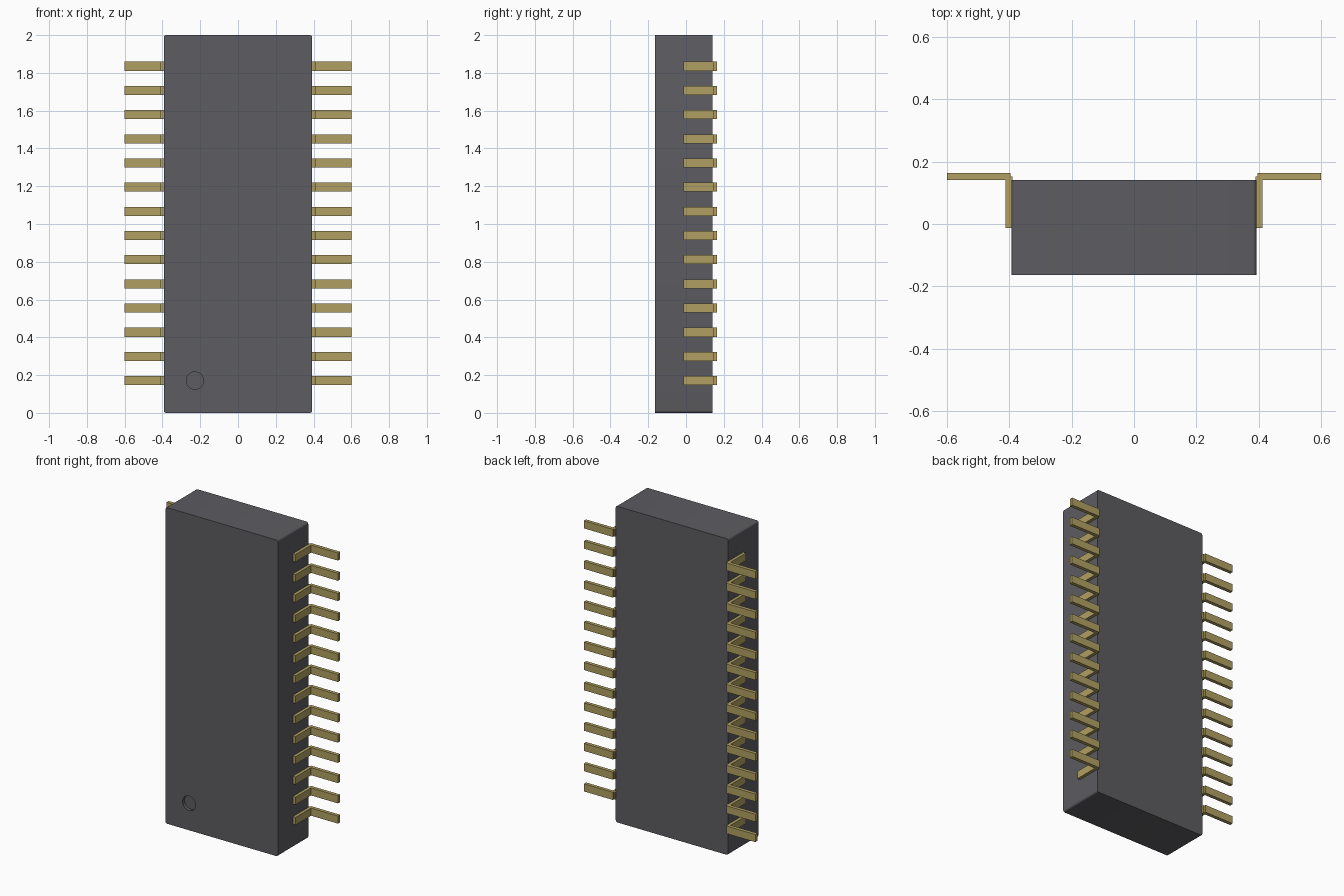
import bpy, bmesh, math
from mathutils import Matrix

default = bpy.data.objects.get("Cube")
if default:
    bpy.data.objects.remove(default, do_unlink=True)


def material(name, rgb):
    mat = bpy.data.materials.new(name)
    mat.use_nodes = True
    mat.diffuse_color = (*rgb, 1)
    mat.node_tree.nodes["Principled BSDF"].inputs["Base Color"].default_value = (*rgb, 1)
    return mat


def add_object(name, bm, mat):
    bmesh.ops.recalc_face_normals(bm, faces=bm.faces)
    mesh = bpy.data.meshes.new(name)
    bm.to_mesh(mesh)
    bm.free()
    mesh.materials.append(mat)
    obj = bpy.data.objects.new(name, mesh)
    bpy.context.collection.objects.link(obj)
    return obj


charcoal = material("charcoal plastic", (0.109, 0.107, 0.119))
brass = material("brass metal", (0.434, 0.352, 0.122))

BODY_HALF_WIDTH = 0.393
FRONT, BACK = -0.163, 0.141
PIN_COUNT = 14
FIRST_PIN, LAST_PIN = 0.171, 1.835
PIN_HEIGHT = 0.048

# Body: block with the four front-to-back edges rounded
bm = bmesh.new()
size = (2 * BODY_HALF_WIDTH, BACK - FRONT, 2)
bmesh.ops.create_cube(bm, size=1, matrix=Matrix.Translation((0, (FRONT + BACK) / 2, 1))
                      @ Matrix.Diagonal((*size, 1)))
corners = [e for e in bm.edges if abs(e.verts[0].co.y - e.verts[1].co.y) > 0.1]
bmesh.ops.bevel(bm, geom=corners, offset=0.012, segments=4, profile=0.5, affect='EDGES')
body = add_object("body", bm, charcoal)

# Round index dimple sunk into the front
bm = bmesh.new()
bmesh.ops.create_cone(bm, cap_ends=True, segments=32, radius1=0.046, radius2=0.046, depth=0.04,
                      matrix=Matrix.Translation((-0.228, FRONT, FIRST_PIN))
                      @ Matrix.Rotation(math.pi / 2, 4, 'X'))
cutter = add_object("dimple_cutter", bm, charcoal)
cutter.hide_render = True
cut = body.modifiers.new("dimple", 'BOOLEAN')
cut.operation = 'DIFFERENCE'
cut.solver = 'EXACT'
cut.object = cutter
bpy.context.view_layer.objects.active = body
body.select_set(True)
bpy.ops.object.modifier_apply(modifier=cut.name)
bpy.data.objects.remove(cutter, do_unlink=True)
bpy.ops.object.shade_smooth_by_angle(angle=math.radians(30))

# Pins: bent strip, a leg along the side and a foot pointing outwards
PIN_PROFILE = [(0.390, -0.013), (0.412, -0.013), (0.412, 0.142), (0.600, 0.142),
               (0.600, 0.164), (0.397, 0.164), (0.397, 0.153), (0.390, 0.153)]


def pin_row(name, side):
    bm = bmesh.new()
    pitch = (LAST_PIN - FIRST_PIN) / (PIN_COUNT - 1)
    for i in range(PIN_COUNT):
        z = FIRST_PIN + i * pitch - PIN_HEIGHT / 2
        face = bm.faces.new([bm.verts.new((side * x, y, z)) for x, y in PIN_PROFILE])
        top = bmesh.ops.extrude_face_region(bm, geom=[face])["geom"]
        bmesh.ops.translate(bm, vec=(0, 0, PIN_HEIGHT),
                            verts=[g for g in top if isinstance(g, bmesh.types.BMVert)])
    return add_object(name, bm, brass)


pin_row("left_pins", 1)
pin_row("right_pins", -1)
